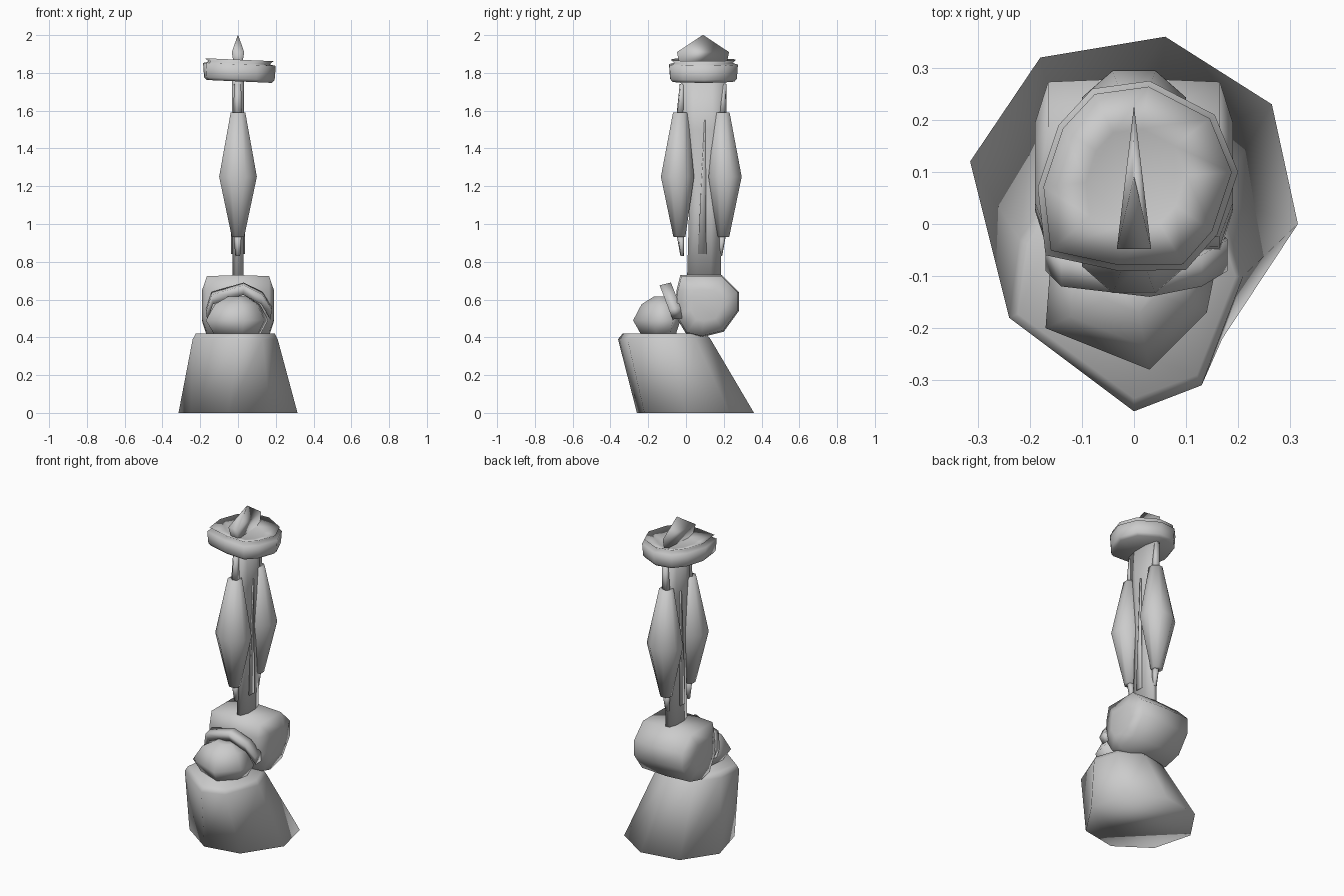
import bpy
import math

cube = bpy.data.objects.get("Cube")
if cube:
    bpy.data.objects.remove(cube)

grey = bpy.data.materials.new("plain grey")
grey.use_nodes = True
GREY = (0.6, 0.6, 0.6, 1)
grey.diffuse_color = GREY
grey.node_tree.nodes["Principled BSDF"].inputs["Base Color"].default_value = GREY


def loft(name, rings):
    """Skin a stack of equal-length point loops, cap both ends, shade smooth."""
    n = len(rings[0])
    verts = [p for ring in rings for p in ring]
    faces = [(r * n + i, r * n + (i + 1) % n, (r + 1) * n + (i + 1) % n, (r + 1) * n + i)
             for r in range(len(rings) - 1) for i in range(n)]
    faces.append(tuple(reversed(range(n))))
    faces.append(tuple(range(len(verts) - n, len(verts))))
    mesh = bpy.data.meshes.new(name)
    mesh.from_pydata(verts, [], faces)
    mesh.materials.append(grey)
    obj = bpy.data.objects.new(name, mesh)
    bpy.context.collection.objects.link(obj)
    bpy.ops.object.select_all(action='DESELECT')
    obj.select_set(True)
    bpy.context.view_layer.objects.active = obj
    bpy.ops.object.mode_set(mode='EDIT')
    bpy.ops.mesh.select_all(action='SELECT')
    bpy.ops.mesh.normals_make_consistent(inside=False)
    bpy.ops.object.mode_set(mode='OBJECT')
    bpy.ops.object.shade_smooth()


def oval(x, y, z, rx, ry, n=8):
    turn = math.pi / n
    return [(x + rx * math.cos(turn + 2 * math.pi * i / n),
             y + ry * math.sin(turn + 2 * math.pi * i / n), z) for i in range(n)]


# Leaning base
foot = [(.315, 0), (.265, .23), (.06, .36), (-.18, .32),
        (-.315, .12), (-.25, -.12), (-.05, -.26), (.17, -.22)]
shoulder = [(.21, -.1), (.16, .05), (.03, .13), (-.13, .1),
            (-.22, -.03), (-.24, -.18), (0, -.36), (.13, -.31)]
loft("base", [[(x, y, 0) for x, y in foot],
              [(x, y, .39) for x, y in shoulder],
              [(x * .93, -.11 + (y + .11) * .9, .42) for x, y in shoulder]])

# Rounded body block, lofted sideways
side = [(-.03, .73), (.19, .73), (.28, .64), (.28, .54), (.2, .43),
        (.08, .4), (0, .42), (-.06, .52), (-.05, .65)]
loft("body", [[(x, .11 + (y - .11) * s, .57 + (z - .57) * s) for y, z in side]
              for x, s in ((-.19, .5), (-.165, .96), (0, 1), (.165, .96), (.19, .5))])

# Low front lump with a broad, faceted outline
lump = [(-.17, -.2), (.03, -.28), (.14, -.17), (.16, -.07), (0, -.03), (-.16, -.07)]
loft("front_lump", [[(x * s, -.12 + (y + .12) * s, z) for x, y in lump]
                    for z, s in ((.41, .72), (.49, 1), (.575, .72), (.615, .32))])

# Arched collar between lump and body
arch = [(-.17, -.06, .52), (-.14, -.09, .61), (.03, -.11, .66),
        (.13, -.09, .61), (.18, -.06, .53)]
loft("collar", [[(x, y - .03, z + .015), (x * .95, y - .01, z - .035),
                 (x * .95, y + .04, z - .03), (x, y + .03, z + .03)]
                for x, y, z in arch])

# Flattened mast
loft("mast", [oval(0, .095, .7, .032, .097), oval(0, .1, 1.1, .032, .09),
              oval(0, .095, 1.5, .034, .115), oval(0, .09, 1.78, .034, .13)])

# Spindles with thin rods, front and back
for name, y, out in (("front", -.03, -1), ("back", .192, 1)):
    loft(name + "_spindle", [oval(0, y + .005 * out, .93, .035, .034),
                             oval(0, y + .015 * out, 1.25, .108, .095),
                             oval(0, y, 1.59, .042, .042)])
    loft(name + "_lower_rod", [oval(0, y - .01 * out, .83, .014, .01, 5),
                               oval(0, y, .95, .024, .022, 5)])
    loft(name + "_upper_rod", [oval(0, y, 1.57, .026, .022, 5),
                               oval(0, y + .01, 1.74, .02, .014, 5)])

# Slim tapering spikes lying on the mast sides
for name, sign in (("left", 1), ("right", -1)):
    loft(name + "_spike", [oval(sign * .031, .085, .84, .009, .032, 4),
                           oval(sign * .034, .1, 1.55, .006, .004, 4)])

# Faceted cap: rim, flared brim and shallow bowl
rim = [(.2, .1), (.155, .21), (.03, .275), (-.08, .26), (-.145, .19),
       (-.185, .07), (-.17, -.06), (-.03, -.09), (.1, -.088), (.16, -.02)]
steps = [(1.755, .9), (1.77, .97), (1.845, 1), (1.853, .84), (1.87, .94), (1.84, .5)]
loft("cap", [[(x * s, .09 + (y - .09) * s, z - .04 * x) for x, y in rim]
             for z, s in steps])

# Upright wedge fin
loft("fin", [[(-w, a, z), (w, a, z), (0, b, z)]
             for z, w, a, b in ((1.82, .018, -.03, .21), (1.91, .033, -.048, .228),
                                (2, .001, .088, .092))])
